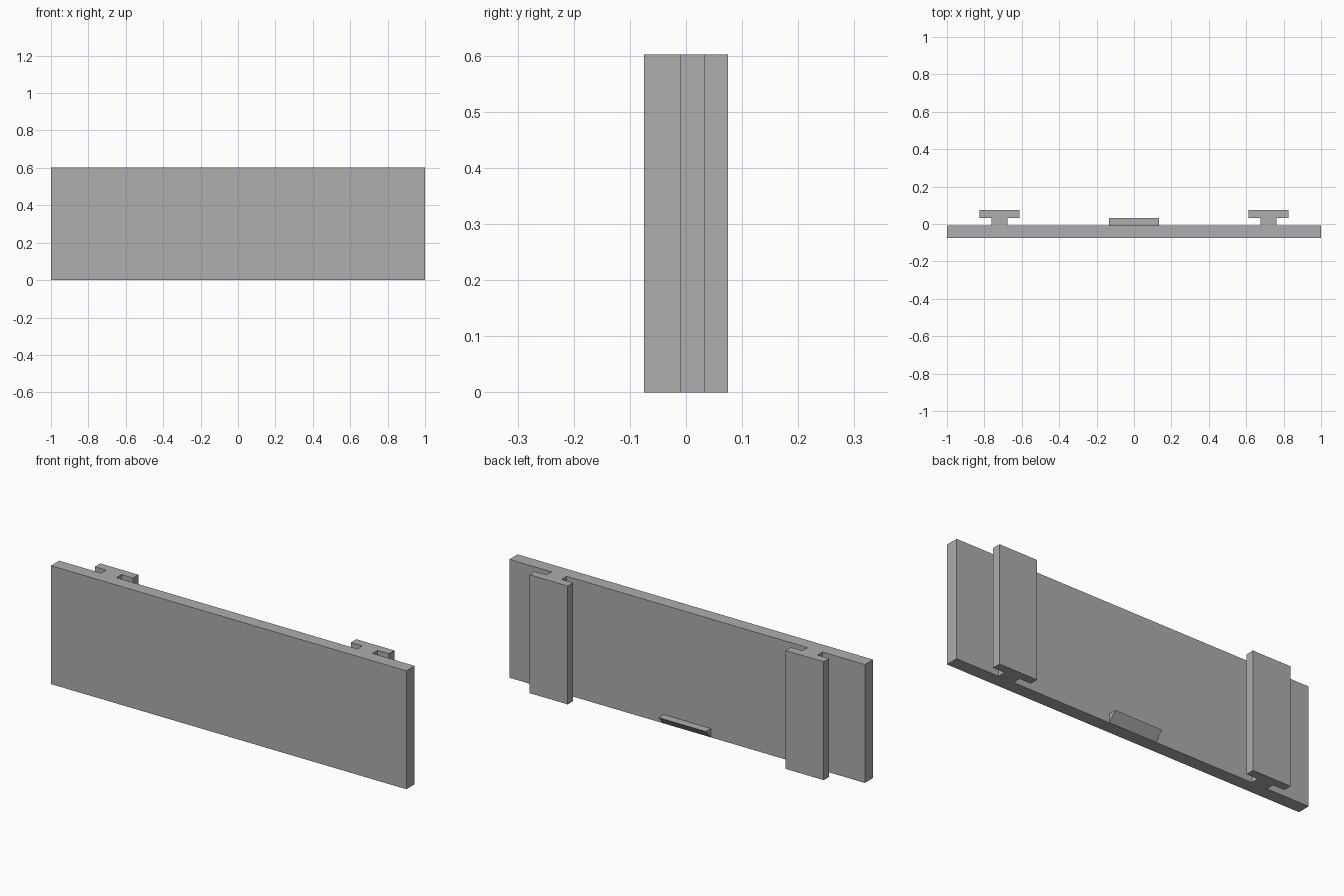
import bpy
import bmesh

HEIGHT = 0.602
FRONT, BACK, LEDGE, OUTER = -0.075, -0.009, 0.032, 0.075

cube = bpy.data.objects.get("Cube")
if cube:
    bpy.data.objects.remove(cube, do_unlink=True)

grey = bpy.data.materials.new("plain grey")
grey.use_nodes = True
grey.diffuse_color = (0.42, 0.42, 0.42, 1)
grey.node_tree.nodes["Principled BSDF"].inputs["Base Color"].default_value = grey.diffuse_color


def extrude_profile(name, points, offset):
    """Sweep a closed 3D outline along an offset into a solid."""
    bm = bmesh.new()
    face = bm.faces.new([bm.verts.new(p) for p in points])
    swept = bmesh.ops.extrude_face_region(bm, geom=[face], use_keep_orig=True)
    moved = [v for v in swept["geom"] if isinstance(v, bmesh.types.BMVert)]
    bmesh.ops.translate(bm, verts=moved, vec=offset)
    bmesh.ops.recalc_face_normals(bm, faces=bm.faces)
    mesh = bpy.data.meshes.new(name)
    bm.to_mesh(mesh)
    bm.free()
    mesh.materials.append(grey)
    obj = bpy.data.objects.new(name, mesh)
    bpy.context.collection.objects.link(obj)
    return obj


# Flat front panel
panel = [(-1, FRONT), (1, FRONT), (1, BACK), (-1, BACK)]
extrude_profile("panel", [(x, y, 0) for x, y in panel], (0, 0, HEIGHT))

# T-shaped rails up the back
stem, flange = 0.0425, 0.107
half = [(stem, BACK), (stem, LEDGE), (flange, LEDGE), (flange, OUTER)]
outline = half + [(-x, y) for x, y in reversed(half)]
for name, centre in (("left_rail", 0.72), ("right_rail", -0.72)):
    extrude_profile(name, [(centre + x, y, 0) for x, y in outline], (0, 0, HEIGHT))

# Wedge-shaped lip at the bottom of the back
lip_half, lip_top = 0.133, 0.045
lip = [(BACK, 0), (LEDGE, lip_top), (BACK, lip_top)]
extrude_profile("bottom_lip", [(-lip_half, y, z) for y, z in lip], (2 * lip_half, 0, 0))
